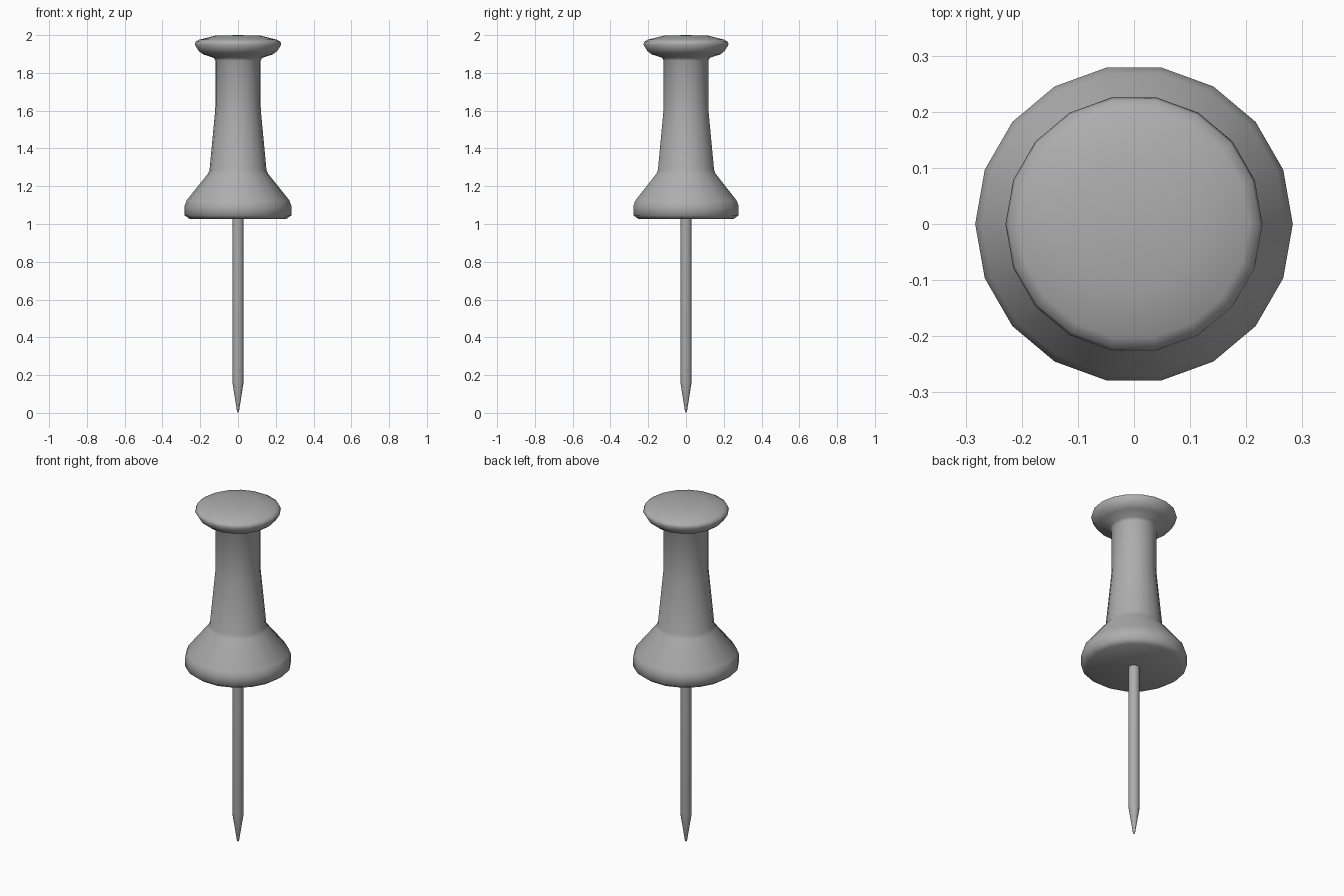
import bpy, bmesh, math

if "Cube" in bpy.data.objects:
    bpy.data.objects.remove(bpy.data.objects["Cube"])

# Mid-grey shared by both parts
grey = bpy.data.materials.new("mid_grey")
grey.diffuse_color = (0.42, 0.42, 0.42, 1)
grey.use_nodes = True
grey.node_tree.nodes["Principled BSDF"].inputs["Base Color"].default_value = grey.diffuse_color


def lathe(name, profile, sides):
    """Revolve (radius, z) points around z; zero radius makes a pole."""
    bm = bmesh.new()
    rings = []
    for r, z in profile:
        if r == 0:
            rings.append([bm.verts.new((0, 0, z))] * sides)
        else:
            rings.append([bm.verts.new((r * math.cos(2 * math.pi * i / sides),
                                        r * math.sin(2 * math.pi * i / sides), z))
                          for i in range(sides)])
    for a, b in zip(rings, rings[1:]):
        for i in range(sides):
            j = (i + 1) % sides
            bm.faces.new(dict.fromkeys((a[i], a[j], b[j], b[i])))
    bmesh.ops.recalc_face_normals(bm, faces=bm.faces)
    mesh = bpy.data.meshes.new(name)
    bm.to_mesh(mesh)
    bm.free()
    mesh.materials.append(grey)
    obj = bpy.data.objects.new(name, mesh)
    bpy.context.collection.objects.link(obj)
    bpy.ops.object.select_all(action='DESELECT')
    obj.select_set(True)
    bpy.context.view_layer.objects.active = obj
    bpy.ops.object.shade_smooth_by_angle(angle=math.radians(60))
    return obj


# Plastic handle: flared base, tapered grip, rounded cap
lathe("handle", [
    (0, 1.026), (0.255, 1.026), (0.283, 1.046),
    (0.283, 1.095), (0.272, 1.125), (0.16, 1.265), (0.151, 1.285),
    (0.121, 1.60), (0.12, 1.63), (0.12, 1.865), (0.128, 1.88),
    (0.185, 1.898), (0.208, 1.916), (0.229, 1.95), (0.224, 1.965),
    (0.205, 1.976), (0.12, 1.997), (0, 2.0)], 18)

# Steel pin with a sharpened tip
lathe("pin", [(0, 0), (0.006, 0.012), (0.03, 0.165), (0.03, 1.06), (0, 1.06)], 12)
